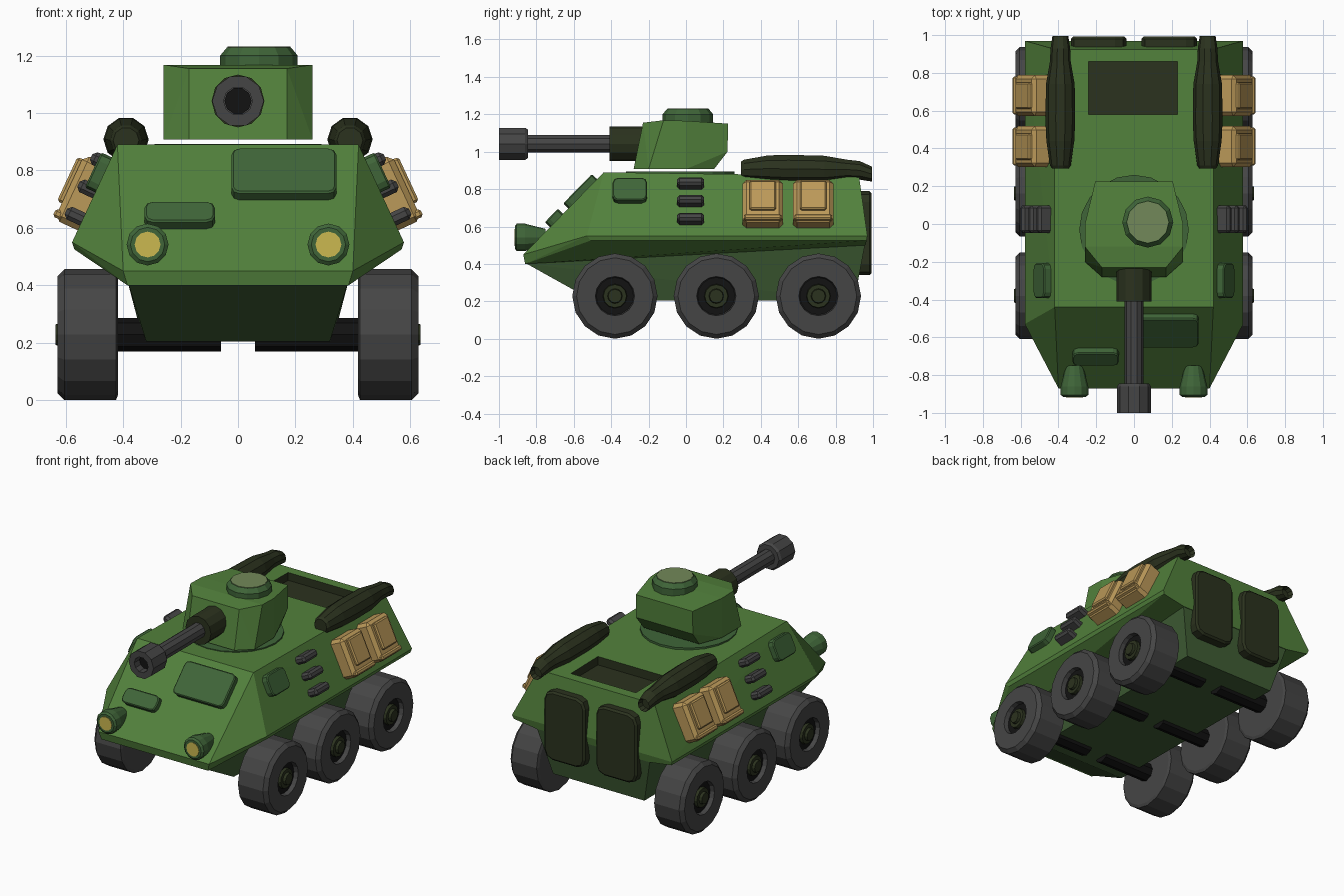
import bpy, bmesh
from math import pi, cos, sin, atan2
from mathutils import Vector, Matrix

if "Cube" in bpy.data.objects:
    bpy.data.objects.remove(bpy.data.objects["Cube"])


def material(name, r, g, b):
    m = bpy.data.materials.new(name)
    m.diffuse_color = (r, g, b, 1)
    m.use_nodes = True
    m.node_tree.nodes["Principled BSDF"].inputs["Base Color"].default_value = m.diffuse_color
    return m


GREEN = material("green", 0.085, 0.22, 0.045)
LOWER = material("lower_green", 0.05, 0.11, 0.035)
MID = material("trim_green", 0.05, 0.13, 0.04)
DARK = material("dark_green", 0.024, 0.032, 0.013)
GLASS = material("hatch_green", 0.17, 0.25, 0.10)
RUBBER = material("rubber", 0.06, 0.06, 0.06)
BLACK = material("black", 0.006, 0.006, 0.006)
TAN = material("tan", 0.50, 0.32, 0.10)
LAMP = material("lamp_yellow", 0.60, 0.48, 0.08)


def finish(name, bm, mat):
    bmesh.ops.recalc_face_normals(bm, faces=bm.faces)
    me = bpy.data.meshes.new(name)
    bm.to_mesh(me)
    bm.free()
    me.materials.append(mat)
    ob = bpy.data.objects.new(name, me)
    bpy.context.collection.objects.link(ob)
    return ob


def solid(name, half, mat):
    """Convex faceted solid from points on one side, mirrored in x."""
    bm = bmesh.new()
    for x, y, z in half:
        bm.verts.new((x, y, z))
        bm.verts.new((-x, y, z))
    bmesh.ops.convex_hull(bm, input=bm.verts)
    bmesh.ops.dissolve_limit(bm, angle_limit=0.02, verts=bm.verts, edges=bm.edges)
    return finish(name, bm, mat)


def lathe(name, axis, base, rings, n, mat):
    """Rings of (distance along axis, radius, optional z shift)."""
    bm = bmesh.new()
    loops = []
    for t, r, *dz in rings:
        loop = []
        for i in range(n):
            a = 2 * pi * i / n
            u, v = r * cos(a), r * sin(a)
            p = {"X": (t, u, v), "Y": (u, t, v), "Z": (u, v, t)}[axis]
            loop.append(bm.verts.new(Vector(base) + Vector(p) + Vector((0, 0, sum(dz)))))
        loops.append(loop)
    for a, b in zip(loops, loops[1:]):
        for i in range(n):
            j = (i + 1) % n
            bm.faces.new((a[i], a[j], b[j], b[i]))
    bm.faces.new(loops[0])
    bm.faces.new(loops[-1])
    return finish(name, bm, mat)


def plate(name, loc, dims, mat, rot=(0, "X"), corner=0.0, edge=0.0):
    """Box with rounded outline across its thinnest direction and chamfered edges."""
    bm = bmesh.new()
    bmesh.ops.create_cube(bm, size=1)
    bmesh.ops.scale(bm, vec=dims, verts=bm.verts)
    if corner:
        k = dims.index(min(dims))
        es = [e for e in bm.edges if abs((e.verts[0].co - e.verts[1].co)[k]) > 1e-5]
        bmesh.ops.bevel(bm, geom=es, offset=corner, segments=2, profile=0.5, affect="EDGES")
    if edge:
        es = [e for e in bm.edges if e.calc_face_angle(0) > 0.9]
        bmesh.ops.bevel(bm, geom=es, offset=edge, segments=1, affect="EDGES")
    bm.transform(Matrix.Translation(loc) @ Matrix.Rotation(rot[0], 4, rot[1]))
    return finish(name, bm, mat)


# Hull: sloped upper body and narrower lower tub
hull = solid("upper_hull", [
    (0.42, -0.44, 0.89), (0.42, 0.925, 0.87),
    (0.578, -0.53, 0.55), (0.578, 0.97, 0.55),
    (0.57, -0.51, 0.525), (0.57, 0.965, 0.525),
    (0.40, -0.87, 0.45), (0.385, -0.86, 0.40),
    (0.41, -0.45, 0.50), (0.41, 0.96, 0.50)], GREEN)
solid("lower_tub", [
    (0.41, -0.5, 0.51), (0.41, 0.958, 0.51), (0.38, -0.85, 0.40),
    (0.32, -0.50, 0.205), (0.33, 0.90, 0.205)], LOWER)

# Roof opening cut into the deck
cutter = plate("roof_opening_cutter", (-0.005, 0.72, 0.9), (0.47, 0.28, 0.16), DARK)
cutter.hide_render = True
cutter.hide_viewport = True
cut = hull.modifiers.new("roof_opening", "BOOLEAN")
cut.operation = "DIFFERENCE"
cut.solver = "EXACT"
cut.material_mode = "TRANSFER"
cut.object = cutter

# Turret with ring, commander hatch and gun
lathe("turret_ring", "Z", (0, -0.03, 0), [(0.87, 0.29), (0.893, 0.29)], 20, MID)
solid("turret", [
    (0.17, -0.28, 0.907), (0.26, -0.20, 0.907), (0.26, 0.0, 0.907), (0.20, 0.15, 0.907),
    (0.205, 0.222, 1.0), (0.205, 0.225, 1.15), (0.26, 0.0, 1.165),
    (0.26, -0.12, 1.168), (0.17, -0.23, 1.155)], GREEN)
lathe("turret_hatch", "Z", (0.073, 0.01, 0),
      [(1.14, 0.135), (1.20, 0.135), (1.228, 0.112)], 12, MID)
lathe("turret_hatch_lid", "Z", (0.073, 0.01, 0), [(1.20, 0.11), (1.231, 0.11)], 12, GLASS)
lathe("gun_mantlet", "Y", (0, 0, 1.042), [(-0.41, 0.092), (-0.20, 0.092)], 12, DARK)
lathe("gun_barrel", "Y", (0, 0, 1.042), [(-0.88, 0.05), (-0.38, 0.05)], 10, RUBBER)
lathe("gun_muzzle", "Y", (0, 0, 1.042),
      [(-0.845, 0.08), (-0.86, 0.09), (-1.0, 0.09), (-1.0, 0.05), (-0.93, 0.05)], 10, RUBBER)
lathe("gun_bore", "Y", (0, 0, 1.042), [(-0.94, 0.047), (-0.95, 0.047)], 10, BLACK)

# Front plates on the sloped nose
nose = -atan2(0.43, 0.44)
for name, x, z, w, h in (("front_hatch", 0.16, 0.775, 0.365, 0.22),
                         ("front_visor", -0.203, 0.632, 0.245, 0.10)):
    y = -0.44 - (0.89 - z) * 0.43 / 0.44
    plate(name, (x, y - 0.006, z + 0.006), (w, 0.06, h), MID, (nose, "X"), 0.03, 0.006)

side = atan2(0.34, 0.158) - pi / 2   # tilt of the hull flanks


def flank(name, s, y, z, dims, mat, out=0.0, corner=0.0, edge=0.0):
    """Part lying on the sloped hull flank; dims are (thickness, y, up the slope)."""
    x = 0.42 + (0.89 - z) * 0.158 / 0.34 + out * cos(side)
    plate(name, (s * x, y, z - out * sin(side)), dims, mat, (s * side, "Y"), corner, edge)


for s, label in ((-1, "left"), (1, "right")):
    # Wheels with rims, hubs and stub axles
    for i, y in enumerate((-0.38, 0.162, 0.708)):
        tag = f"{label}_{i + 1}"
        base = (0, y, 0.228)
        lathe("tyre_" + tag, "X", base, [(s * t, r) for t, r in (
            (0.418, 0.21), (0.425, 0.228), (0.605, 0.228), (0.628, 0.205),
            (0.628, 0.105), (0.59, 0.098))], 16, RUBBER)
        lathe("rim_" + tag, "X", base, [(s * 0.55, 0.102), (s * 0.60, 0.102)], 16, BLACK)
        lathe("hub_" + tag, "X", base, [(s * t, r) for t, r in (
            (0.58, 0.068), (0.618, 0.062), (0.618, 0.04), (0.635, 0.036))], 12, DARK)
        lathe("axle_" + tag, "X", base, [(s * 0.06, 0.058), (s * 0.44, 0.058)], 8, BLACK)

    # Headlights
    lx = s * 0.315
    lathe("headlight_" + label, "Y", (lx, 0, 0.542),
          [(-0.915, 0.06), (-0.905, 0.073), (-0.86, 0.073), (-0.75, 0.045)], 12, MID)
    lathe("headlight_lens_" + label, "Y", (lx, 0, 0.542),
          [(-0.918, 0.045), (-0.90, 0.045)], 12, LAMP)

    # Flank window, vents and stowage packs
    flank("side_window_" + label, s, -0.30, 0.785, (0.07, 0.185, 0.135), MID, 0.005, 0.03, 0.006)
    for i, z in enumerate((0.63, 0.725, 0.82)):
        flank(f"side_vent_{label}_{i + 1}", s, 0.025, z, (0.13, 0.145, 0.048), RUBBER, 0.0, 0, 0.014)
    for i, y in enumerate((0.41, 0.68)):
        tag = f"{label}_{i + 1}"
        flank("stowage_pack_" + tag, s, y, 0.705, (0.14, 0.215, 0.25), TAN, 0.02, 0, 0.02)
        flank("pack_front_" + tag, s, y, 0.725, (0.03, 0.14, 0.17), TAN, 0.093, 0, 0.008)
        flank("pack_base_" + tag, s, y, 0.612, (0.05, 0.20, 0.03), TAN, 0.075, 0, 0.008)

    # Exhaust pipe along the deck edge
    lathe("exhaust_" + label, "Y", (s * 0.39, 0, 0.91), [
        (0.295, 0.045, -0.005), (0.31, 0.055, -0.005), (0.44, 0.074, 0), (0.55, 0.079, -0.002),
        (0.74, 0.076, -0.004), (0.86, 0.055, -0.005), (0.93, 0.052, -0.01),
        (0.995, 0.042, -0.03), (0.96, 0.034, -0.03)], 10, DARK)

    # Rear doors
    plate("rear_door_" + label, (s * 0.187, 0.945, 0.565), (0.295, 0.095, 0.45),
          DARK, (0, "X"), 0.06, 0.012)
